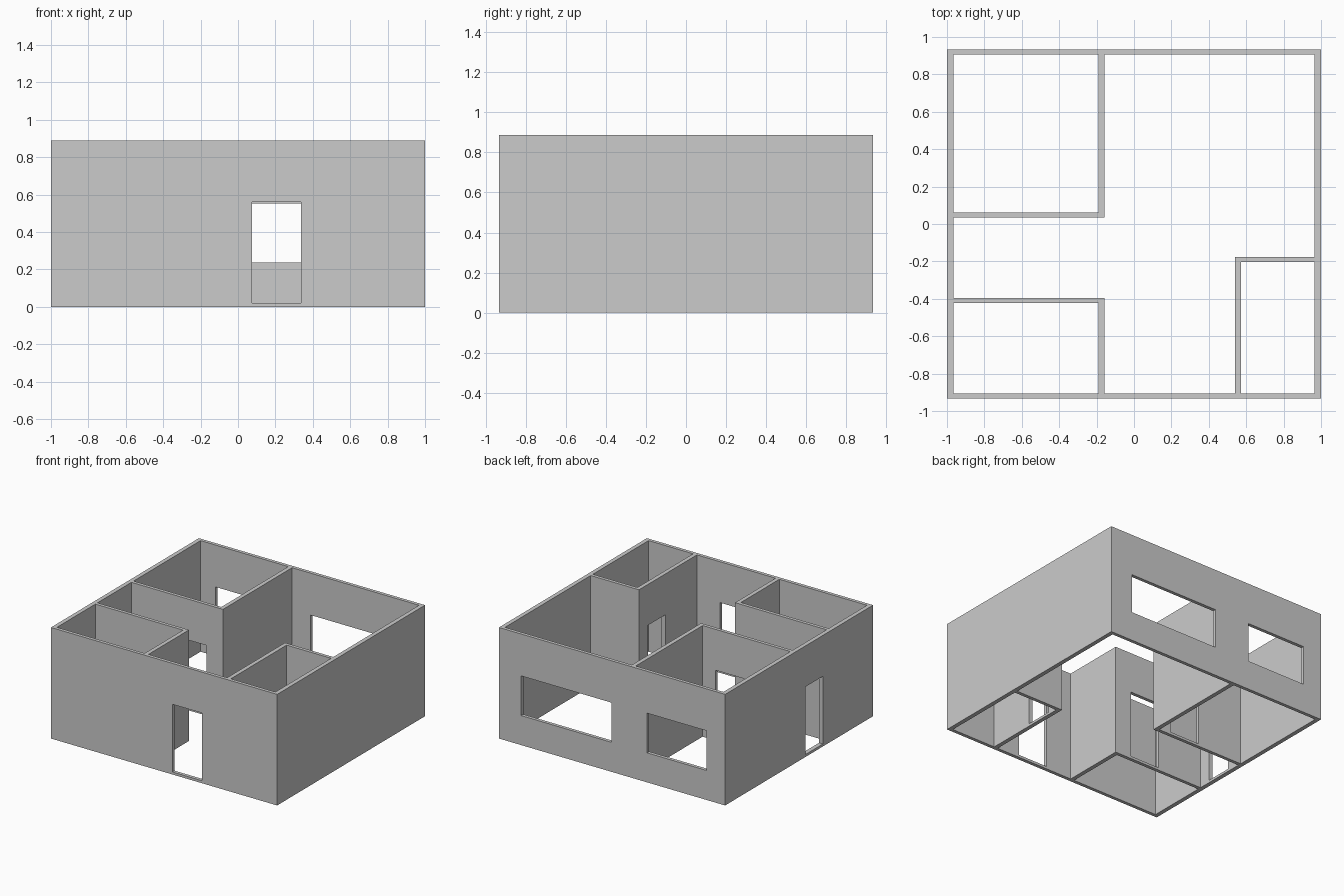
import bpy, bmesh

if "Cube" in bpy.data.objects:
    bpy.data.objects.remove(bpy.data.objects["Cube"])

H = 0.888                # wall height
X, Y = 1.0, 0.934        # outer half sizes
IX, IY = 0.966, 0.907    # inner half sizes
DOOR = (0.02, 0.561)     # door bottom and top
WIN = (0.236, 0.553)     # window bottom and top


def prism(name, points, z0, z1):
    """Extrude a plan outline between two heights."""
    bm = bmesh.new()
    face = bm.faces.new([bm.verts.new((x, y, z0)) for x, y in points])
    top = bmesh.ops.extrude_face_region(bm, geom=[face])["geom"]
    for v in top:
        if isinstance(v, bmesh.types.BMVert):
            v.co.z = z1
    bmesh.ops.recalc_face_normals(bm, faces=bm.faces[:])
    mesh = bpy.data.meshes.new(name)
    bm.to_mesh(mesh)
    bm.free()
    obj = bpy.data.objects.new(name, mesh)
    bpy.context.collection.objects.link(obj)
    return obj


def rect(x0, x1, y0, y1):
    return [(x0, y0), (x1, y0), (x1, y1), (x0, y1)]


def carve(target, cutter):
    """Subtract a cutter from the walls, then discard it."""
    cutter.hide_render = True
    mod = target.modifiers.new("carve", 'BOOLEAN')
    mod.operation = 'DIFFERENCE'
    mod.solver = 'EXACT'
    mod.object = cutter
    bpy.context.view_layer.objects.active = target
    bpy.ops.object.modifier_apply(modifier=mod.name)
    bpy.data.objects.remove(cutter)


# Solid block that becomes the house walls
walls = prism("house_walls", rect(-X, X, -Y, Y), 0, H)

# Rooms hollowed out, open above and below
rooms = {
    "main_room": [(-0.157, -IY), (0.539, -IY), (0.539, -0.176), (IX, -0.176),
                  (IX, IY), (-0.157, IY), (-0.157, 0.034), (-IX, 0.034),
                  (-IX, -0.395), (-0.157, -0.395)],
    "back_left_room": rect(-IX, -0.19, 0.061, IY),
    "front_left_room": rect(-IX, -0.19, -IY, -0.422),
    "front_right_room": rect(0.572, IX, -IY, -0.203),
}
for name, outline in rooms.items():
    carve(walls, prism(name, outline, -0.2, H + 0.2))

# Doorways and windows: plan rectangle crossing one wall, height range
openings = {
    "front_door": (rect(0.074, 0.336, -1.0, -0.85), DOOR),
    "side_door": (rect(-1.1, -0.9, -0.301, -0.083), DOOR),
    "back_left_room_door": (rect(-0.566, -0.304, 0.0, 0.1), DOOR),
    "front_left_room_door": (rect(-0.566, -0.304, -0.46, -0.36), DOOR),
    "front_right_room_door": (rect(0.5, 0.61, -0.509, -0.291), DOOR),
    "large_window": (rect(0.006, 0.804, 0.85, 1.0), WIN),
    "small_window": (rect(-0.834, -0.31, 0.85, 1.0), WIN),
}
for name, (outline, (z0, z1)) in openings.items():
    carve(walls, prism(name, outline, z0, z1))
